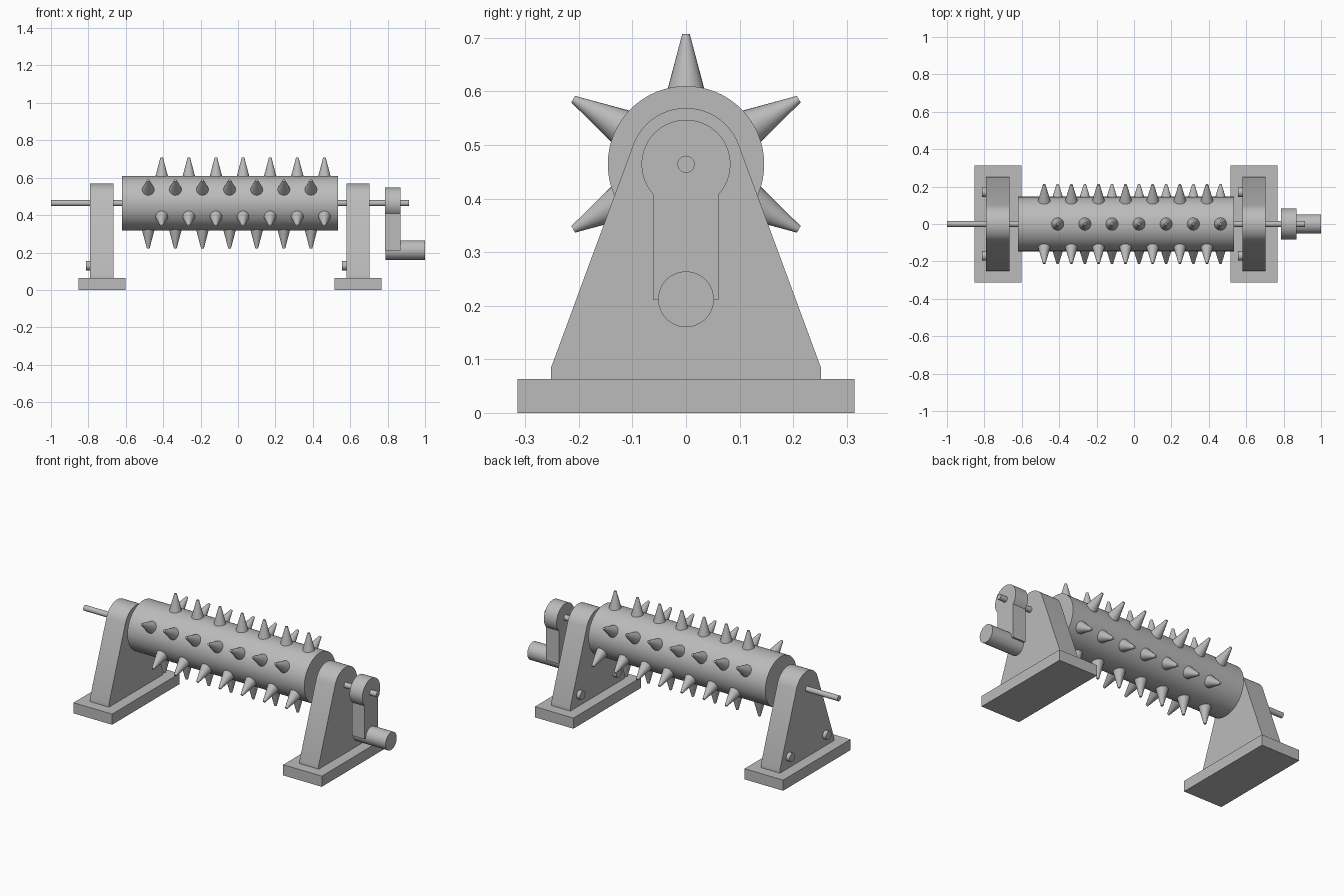
import bpy
import bmesh
from math import sin, cos, radians, atan2, acos, asin, hypot, degrees
from mathutils import Matrix, Vector

if "Cube" in bpy.data.objects:
    bpy.data.objects.remove(bpy.data.objects["Cube"], do_unlink=True)

AXIS = 0.464      # height of the shaft
DRUM_R = 0.146

metal = bpy.data.materials.new("plain grey")
metal.use_nodes = True
metal.diffuse_color = (0.5, 0.5, 0.5, 1)
metal.node_tree.nodes["Principled BSDF"].inputs["Base Color"].default_value = (0.5, 0.5, 0.5, 1)


def finish(name, bm):
    bmesh.ops.recalc_face_normals(bm, faces=bm.faces)
    mesh = bpy.data.meshes.new(name)
    bm.to_mesh(mesh)
    bm.free()
    mesh.materials.append(metal)
    obj = bpy.data.objects.new(name, mesh)
    bpy.context.collection.objects.link(obj)
    bpy.ops.object.select_all(action='DESELECT')
    obj.select_set(True)
    bpy.context.view_layer.objects.active = obj
    bpy.ops.object.shade_smooth_by_angle(angle=radians(30))
    return obj


def rod(name, x0, x1, radius, y=0, z=AXIS, sides=48):
    """Cylinder lying along x."""
    bm = bmesh.new()
    place = Matrix.Translation(((x0 + x1) / 2, y, z)) @ Matrix.Rotation(radians(90), 4, 'Y')
    bmesh.ops.create_cone(bm, cap_ends=True, segments=sides, radius1=radius,
                          radius2=radius, depth=x1 - x0, matrix=place)
    return finish(name, bm)


def prism(name, x0, x1, outline):
    """Outline in (y, z) extruded along x."""
    bm = bmesh.new()
    face = bm.faces.new([bm.verts.new((x0, y, z)) for y, z in outline])
    out = bmesh.ops.extrude_face_region(bm, geom=[face])
    verts = [g for g in out["geom"] if isinstance(g, bmesh.types.BMVert)]
    bmesh.ops.translate(bm, verts=verts, vec=(x1 - x0, 0, 0))
    return finish(name, bm)


def arc(radius, start, end, steps=32):
    """Points of an arc around the shaft, angles in degrees."""
    angles = [radians(start + (end - start) * i / steps) for i in range(steps + 1)]
    return [(radius * cos(a), AXIS + radius * sin(a)) for a in angles]


# Stands: base plate, tapered upright with round top, two bolts
FOOT_Y, FOOT_Z, TOP_R = 0.252, 0.084, 0.105
drop = FOOT_Z - AXIS
tangent = degrees(atan2(drop, FOOT_Y) + acos(TOP_R / hypot(drop, FOOT_Y)))
upright = [(-FOOT_Y, 0.063), (FOOT_Y, 0.063), (FOOT_Y, FOOT_Z)]
upright += arc(TOP_R, tangent, 180 - tangent) + [(-FOOT_Y, FOOT_Z)]
plate = [(-0.314, 0), (0.314, 0), (0.314, 0.063), (-0.314, 0.063)]
for side, x in (("right", -0.728), ("left", 0.641)):
    prism(side + "_base_plate", x - 0.126, x + 0.126, plate)
    prism(side + "_upright", x - 0.062, x + 0.062, upright)
    for end, y in (("front", -0.17), ("back", 0.17)):
        rod(f"{side}_{end}_bolt", x - 0.085, x - 0.06, 0.025, y, 0.13, 32)

# Shaft and drum
rod("shaft", -1.0, 0.913, 0.016, sides=32)
rod("drum", -0.62, 0.535, DRUM_R, sides=64)

# Six staggered rows of blunt spikes around the drum
bm = bmesh.new()
ROOT, TIP = 0.13, 0.243
for row in range(6):
    a = radians(90 + 60 * row)
    out = Vector((0, cos(a), sin(a)))
    turn = out.to_track_quat('Z', 'X').to_matrix().to_4x4()
    for i in range(7):
        x = (-0.48 if row % 2 else -0.408) + 0.145 * i
        centre = Vector((x, 0, AXIS)) + out * (ROOT + TIP) / 2
        bmesh.ops.create_cone(bm, cap_ends=True, segments=24, radius1=0.037, radius2=0.007,
                              depth=TIP - ROOT, matrix=Matrix.Translation(centre) @ turn)
finish("spikes", bm)

# Crank: round head with a straight arm, and its handle
ARM, HEAD_R, GRIP_Z = 0.062, 0.083, 0.212
open_angle = degrees(asin((HEAD_R ** 2 - ARM ** 2) ** 0.5 / HEAD_R))
crank = [(-ARM, GRIP_Z), (ARM, GRIP_Z)] + arc(HEAD_R, -open_angle, 180 + open_angle, 40)
prism("crank_arm", 0.787, 0.87, crank)
rod("crank_handle", 0.788, 1.0, 0.052, z=GRIP_Z)
